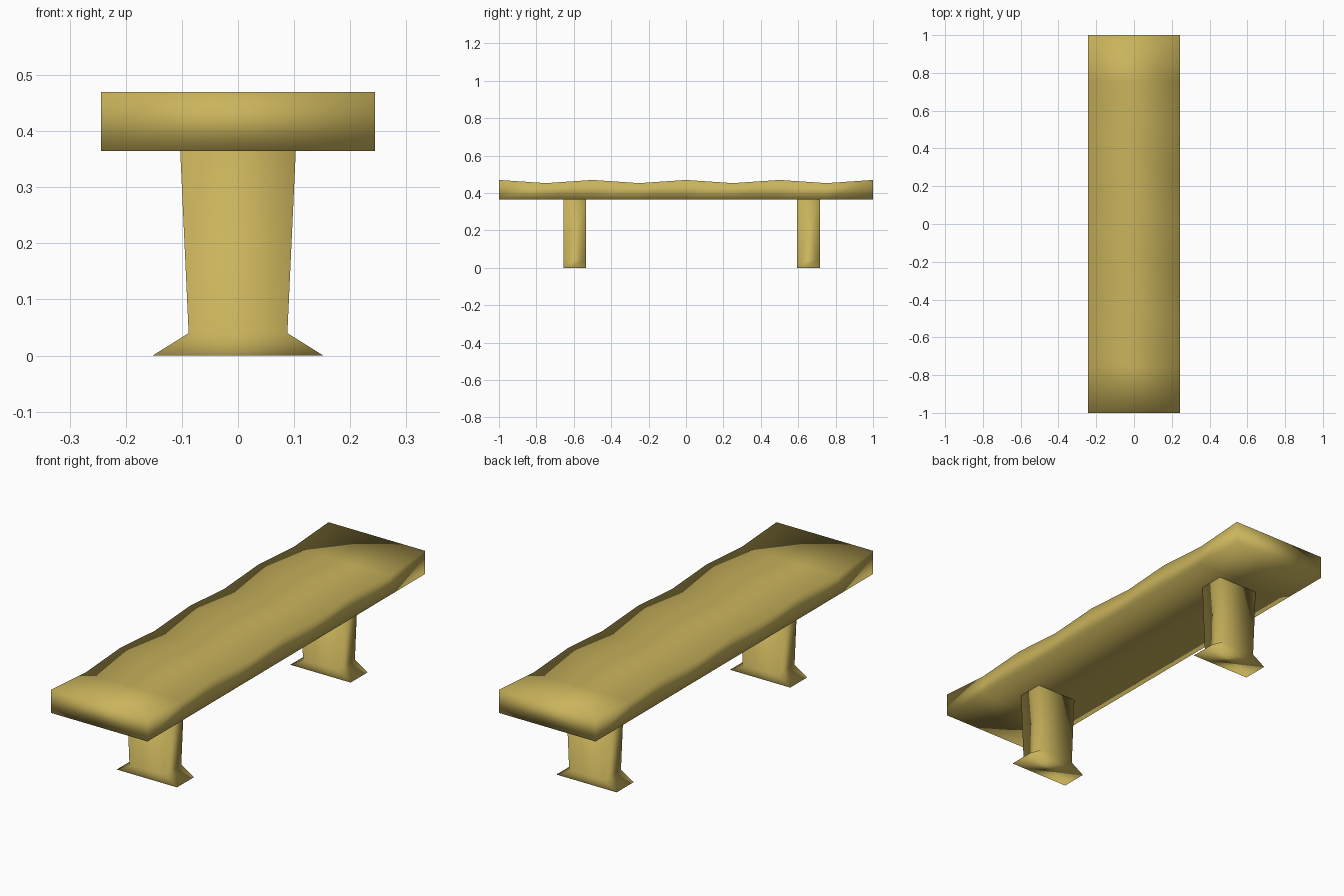
import bpy, bmesh

if "Cube" in bpy.data.objects:
    bpy.data.objects.remove(bpy.data.objects["Cube"])

# Single golden timber colour
wood = bpy.data.materials.new("golden wood")
wood.diffuse_color = (0.59, 0.455, 0.107, 1)
wood.use_nodes = True
wood.node_tree.nodes["Principled BSDF"].inputs["Base Color"].default_value = wood.diffuse_color


def loft(name, sections):
    """Bridge a row of four-cornered sections, cap both ends, shade smooth."""
    bm = bmesh.new()
    rings = [[bm.verts.new(p) for p in s] for s in sections]
    for a, b in zip(rings, rings[1:]):
        for i in range(4):
            j = (i + 1) % 4
            bm.faces.new((a[i], a[j], b[j], b[i]))
    bm.faces.new(rings[0][::-1])
    bm.faces.new(rings[-1])
    bmesh.ops.recalc_face_normals(bm, faces=bm.faces)
    for f in bm.faces:
        f.smooth = True
    me = bpy.data.meshes.new(name)
    bm.to_mesh(me)
    bm.free()
    me.materials.append(wood)
    ob = bpy.data.objects.new(name, me)
    bpy.context.collection.objects.link(ob)
    return ob


# Seat: long slab with a gently waved top
W, BOTTOM = 0.244, 0.365
sections = []
for i in range(9):
    y = -1 + i * 0.25
    top = 0.47 if i % 2 == 0 else 0.453
    sections.append([(-W, y, BOTTOM), (W, y, BOTTOM), (W, y, top), (-W, y, top)])
loft("seat", sections)

# Legs: tapered posts with flared feet (z, half width)
profile = [(0, 0.152), (0.04, 0.088), (BOTTOM, 0.103)]
for name, yc in (("front_leg", -0.595), ("back_leg", 0.655)):
    y0, y1 = yc - 0.061, yc + 0.061
    loft(name, [[(-h, y0, z), (h, y0, z), (h, y1, z), (-h, y1, z)]
                for z, h in profile])
